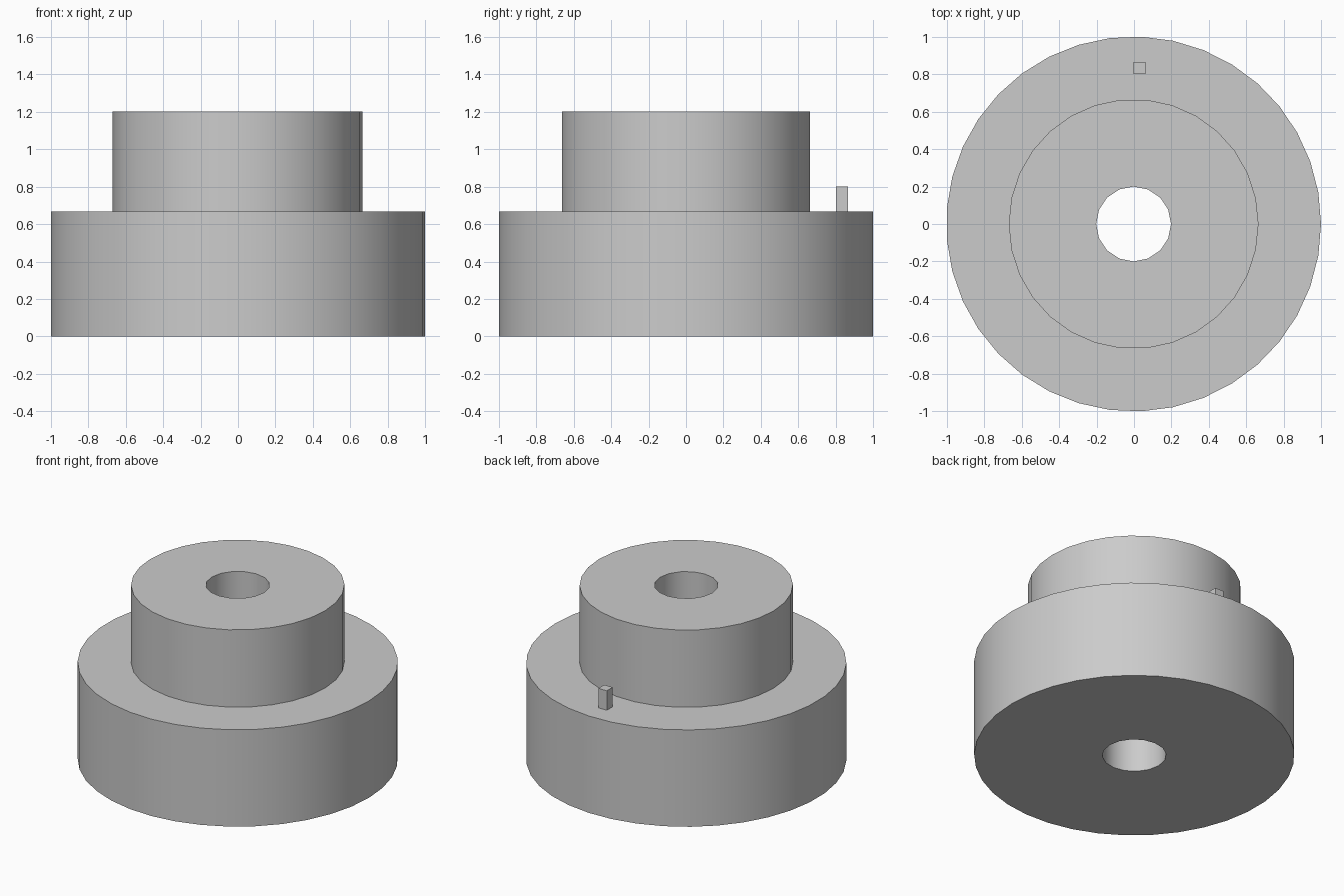
import bpy
from math import radians

cube = bpy.data.objects.get("Cube")
if cube:
    bpy.data.objects.remove(cube, do_unlink=True)

grey = bpy.data.materials.new("plain grey")
grey.use_nodes = True
colour = (0.6, 0.6, 0.6, 1)
grey.diffuse_color = colour
grey.node_tree.nodes["Principled BSDF"].inputs["Base Color"].default_value = colour

CENTRE_X = -0.002
SHOULDER = 0.668


def cylinder(name, radius, sides, bottom, top):
    """Upright cylinder with its first corner on +x."""
    bpy.ops.mesh.primitive_cylinder_add(
        vertices=sides, radius=radius, depth=top - bottom,
        location=(CENTRE_X, 0, (bottom + top) / 2), rotation=(0, 0, radians(-90)))
    ob = bpy.context.object
    ob.name = name
    ob.data.materials.append(grey)
    return ob


def combine(target, other, operation):
    """Apply a boolean and discard the helper."""
    mod = target.modifiers.new("combine", 'BOOLEAN')
    mod.object = other
    mod.operation = operation
    mod.solver = 'EXACT'
    bpy.ops.object.select_all(action='DESELECT')
    target.select_set(True)
    bpy.context.view_layer.objects.active = target
    bpy.ops.object.modifier_apply(modifier=mod.name)
    bpy.data.objects.remove(other, do_unlink=True)


# Wide base with a narrower hub and a bore through both
body = cylinder("stepped_body", 1.001, 37, 0, SHOULDER)
hub = cylinder("hub", 0.667, 30, 0.3, 1.201)
combine(body, hub, 'UNION')
bore = cylinder("bore_cutter", 0.2, 16, -0.2, 1.5)
bore.hide_render = True
combine(body, bore, 'DIFFERENCE')
bpy.ops.object.shade_smooth_by_angle(angle=radians(30))

# Small square locating pin standing on the shoulder
PIN_WIDTH, PIN_TOP = 0.064, 0.802
bpy.ops.mesh.primitive_cube_add(
    size=1, location=(CENTRE_X + PIN_WIDTH / 2, 0.834, (SHOULDER + PIN_TOP) / 2))
pin = bpy.context.object
pin.name = "locating_pin"
pin.scale = (PIN_WIDTH, PIN_WIDTH, PIN_TOP - SHOULDER)
bpy.ops.object.transform_apply(location=False, rotation=False, scale=True)
pin.data.materials.append(grey)
